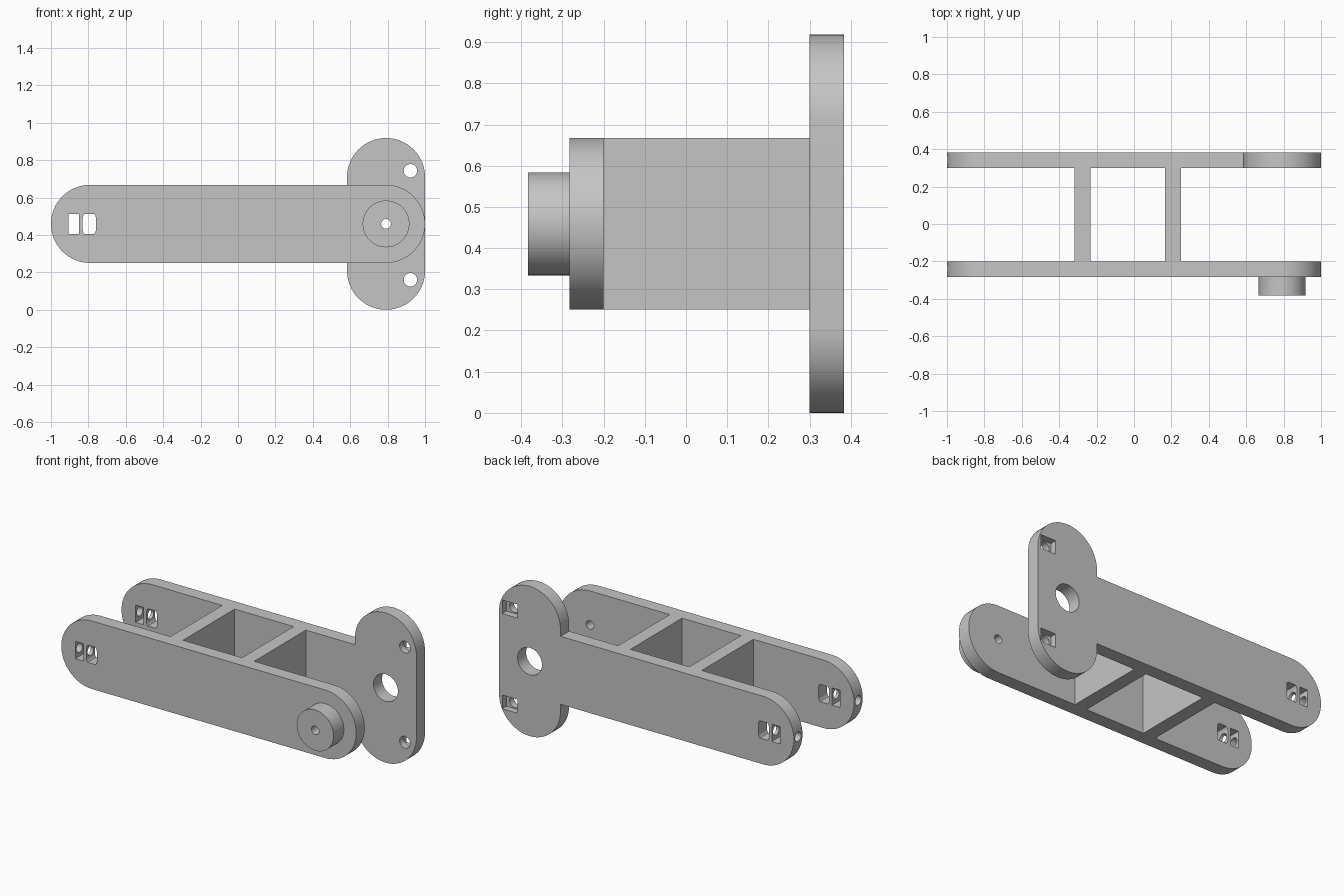
import bpy, bmesh, math
from mathutils import Matrix, Vector

old = bpy.data.objects.get("Cube")
if old:
    bpy.data.objects.remove(old, do_unlink=True)

grey = bpy.data.materials.new("plain grey")
grey.use_nodes = True
grey.diffuse_color = (0.56, 0.56, 0.56, 1)
grey.node_tree.nodes["Principled BSDF"].inputs["Base Color"].default_value = grey.diffuse_color

R = 0.2085            # end radius of every plate
MID = 0.459           # height of the arm centre line
END = 1 - R           # x of the rounded end centres
FRONT = (-0.283, -0.2)
BACK = (0.3, 0.383)


def finish(name, bm):
    bmesh.ops.recalc_face_normals(bm, faces=bm.faces)
    mesh = bpy.data.meshes.new(name)
    bm.to_mesh(mesh)
    bm.free()
    mesh.materials.append(grey)
    ob = bpy.data.objects.new(name, mesh)
    bpy.context.collection.objects.link(ob)
    return ob


def arc(cx, cz, r, start, stop, n=32):
    angles = [math.radians(start + (stop - start) * i / n) for i in range(n + 1)]
    return [(cx + r * math.cos(a), cz + r * math.sin(a)) for a in angles]


def plate(name, outline, y):
    """Extrude an x-z outline between two y values."""
    bm = bmesh.new()
    face = bm.faces.new([bm.verts.new((x, y[0], z)) for x, z in outline])
    out = bmesh.ops.extrude_face_region(bm, geom=[face])
    verts = [g for g in out["geom"] if isinstance(g, bmesh.types.BMVert)]
    bmesh.ops.translate(bm, verts=verts, vec=(0, y[1] - y[0], 0))
    return finish(name, bm)


def box(name, x, y, z):
    return plate(name, [(x[0], z[0]), (x[1], z[0]), (x[1], z[1]), (x[0], z[1])], y)


def rod(name, start, stop, r, n=48):
    start, stop = Vector(start), Vector(stop)
    axis = stop - start
    bm = bmesh.new()
    turn = axis.to_track_quat('Z', 'Y').to_matrix().to_4x4()
    bmesh.ops.create_cone(bm, cap_ends=True, segments=n, radius1=r, radius2=r,
                          depth=axis.length,
                          matrix=Matrix.Translation((start + stop) / 2) @ turn)
    return finish(name, bm)


def cut(ob, cutters):
    for c in cutters:
        m = ob.modifiers.new("cut", 'BOOLEAN')
        m.operation, m.solver, m.object = 'DIFFERENCE', 'EXACT', c
    deps = bpy.context.evaluated_depsgraph_get()
    mesh = bpy.data.meshes.new_from_object(ob.evaluated_get(deps))
    ob.modifiers.clear()
    ob.data = mesh


# Plates: plain front arm, and rear arm merging into an upright mounting plate
front_arm = plate("front_arm", arc(-END, MID, R, 90, 270) + arc(END, MID, R, -90, 90), FRONT)
rear_arm = plate("rear_arm_with_mount",
                 arc(-END, MID, R, 90, 270) + [(END - R, MID - R)]
                 + arc(END, R, R, 180, 360) + arc(END, 2 * MID - R, R, 0, 180)
                 + [(END - R, MID + R)], BACK)

# Pivot boss on the front arm
boss = rod("pivot_boss", (END, -0.383, MID), (END, FRONT[0], MID), 0.125, 64)

# Cross walls joining the arms
walls = [box(n, x, (FRONT[1], BACK[0]), (MID - R, MID + R))
         for n, x in (("right_cross_wall", (-0.317, -0.233)), ("left_cross_wall", (0.167, 0.25)))]

# Cutters: nut slots, end bores, pivot holes, screw holes with square pockets
through = (-0.5, 0.5)
slot = box("slot_cutter", (-0.905, -0.85), through, (MID - 0.053, MID + 0.053))
round_slot = plate("round_slot_cutter",
                   [(-0.795 + sx * dx, MID + sz * dz)
                    for sx, sz, order in ((1, 1, 1), (-1, 1, -1), (-1, -1, 1), (1, -1, -1))
                    for dx, dz in ((0.036, 0.03), (0.033, 0.045), (0.026, 0.053))[::order]],
                   through)
bores = [rod("bore_cutter", (-1.05, sum(y) / 2, MID), (-0.795, sum(y) / 2, MID), 0.029, 32)
         for y in (FRONT, BACK)]
pin = rod("pin_cutter", (END, -0.45, MID), (END, -0.15, MID), 0.026, 32)
pivot = rod("pivot_cutter", (END, 0.25, MID), (END, 0.45, MID), 0.083)
screws = []
for z in (0.16, 0.743):
    screws.append(rod("screw_cutter", (0.922, 0.25, z), (0.922, 0.45, z), 0.036, 32))
    screws.append(box("pocket_cutter", (0.875, 0.978), (0.342, 0.45), (z - 0.042, z + 0.042)))

cut(front_arm, [slot, round_slot, bores[0], pin])
cut(boss, [pin])
cut(rear_arm, [slot, round_slot, bores[1], pivot] + screws)
for c in [slot, round_slot, pin, pivot] + bores + screws:
    bpy.data.objects.remove(c, do_unlink=True)

# Smooth the curved rims while keeping edges sharp
for ob in (front_arm, rear_arm, boss):
    bpy.ops.object.select_all(action='DESELECT')
    ob.select_set(True)
    bpy.context.view_layer.objects.active = ob
    bpy.ops.object.shade_smooth_by_angle(angle=math.radians(30))
